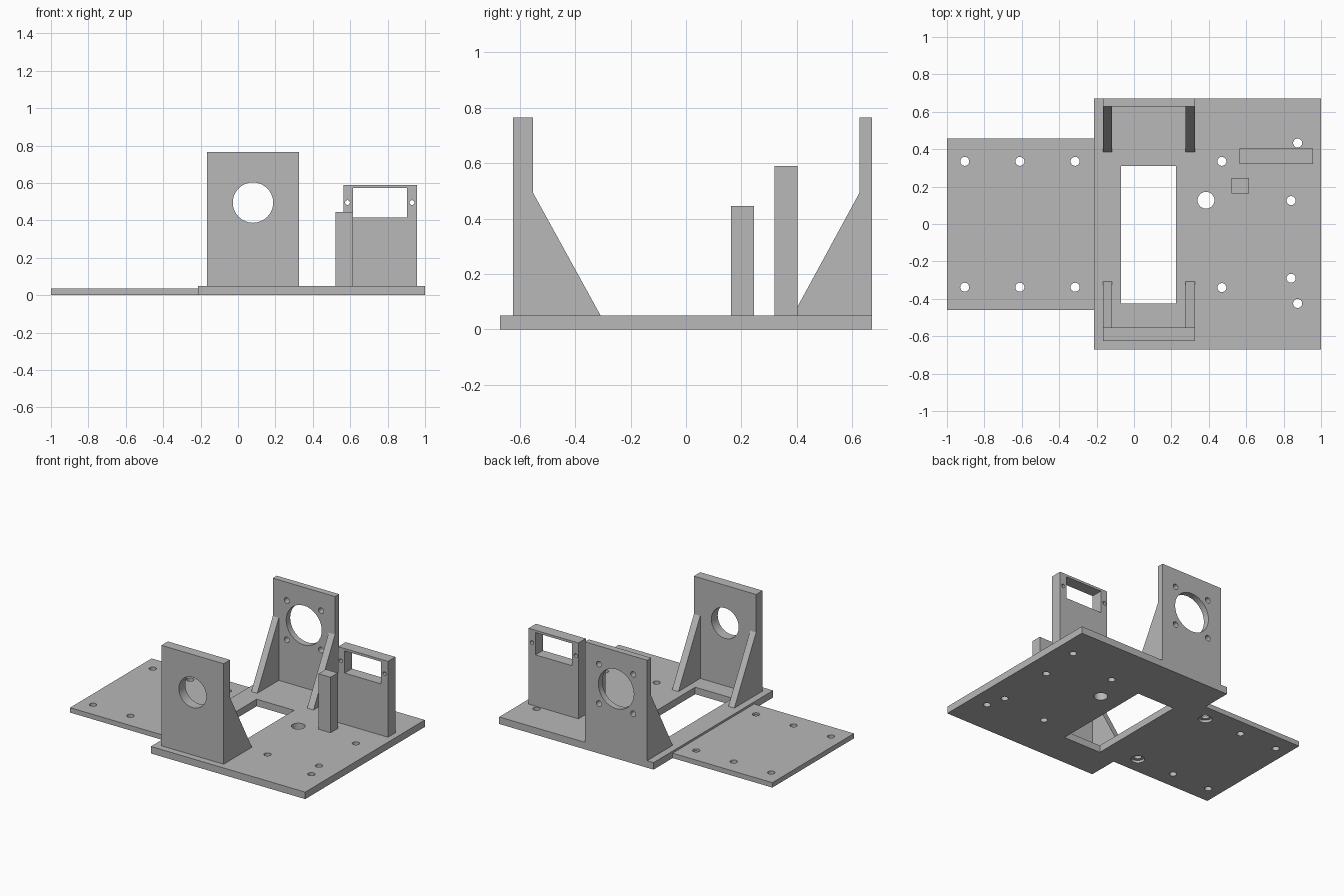
import bpy
import bmesh
from mathutils import Matrix, Vector

old = bpy.data.objects.get("Cube")
if old:
    bpy.data.objects.remove(old, do_unlink=True)

grey = bpy.data.materials.new("plain_grey")
grey.use_nodes = True
COLOUR = (0.48, 0.48, 0.48, 1)
grey.diffuse_color = COLOUR
grey.node_tree.nodes["Principled BSDF"].inputs["Base Color"].default_value = COLOUR


def finish(name, bm):
    bmesh.ops.recalc_face_normals(bm, faces=bm.faces)
    mesh = bpy.data.meshes.new(name)
    bm.to_mesh(mesh)
    bm.free()
    mesh.materials.append(grey)
    obj = bpy.data.objects.new(name, mesh)
    bpy.context.collection.objects.link(obj)
    return obj


def box(name, x, y, z):
    """Box from (min, max) pairs."""
    bm = bmesh.new()
    bmesh.ops.create_cube(bm, size=1)
    for v in bm.verts:
        v.co = Vector([(p[0] + p[1]) / 2 + c * (p[1] - p[0]) for p, c in zip((x, y, z), v.co)])
    return finish(name, bm)


def cylinder(centre, radius, depth, axis="Z"):
    bm = bmesh.new()
    turn = Matrix.Rotation(1.5707963, 4, "X") if axis == "Y" else Matrix()
    bmesh.ops.create_cone(bm, cap_ends=True, segments=32, radius1=radius, radius2=radius,
                          depth=depth, matrix=Matrix.Translation(centre) @ turn)
    return finish("cutter", bm)


def side_profile(name, x, points):
    """Extrude a (y, z) outline between two x values."""
    bm = bmesh.new()
    face = bm.faces.new([bm.verts.new((x[0], y, z)) for y, z in points])
    new = bmesh.ops.extrude_face_region(bm, geom=[face])["geom"]
    verts = [g for g in new if isinstance(g, bmesh.types.BMVert)]
    bmesh.ops.translate(bm, verts=verts, vec=(x[1] - x[0], 0, 0))
    return finish(name, bm)


def cut(obj, cutters):
    """Subtract every cutter, apply, then smooth the bores."""
    bpy.ops.object.select_all(action="DESELECT")
    obj.select_set(True)
    bpy.context.view_layer.objects.active = obj
    for cutter in cutters:
        cutter.hide_render = True
        mod = obj.modifiers.new("cut", "BOOLEAN")
        mod.operation = "DIFFERENCE"
        mod.solver = "EXACT"
        mod.object = cutter
        bpy.ops.object.modifier_apply(modifier=mod.name)
        bpy.data.objects.remove(cutter, do_unlink=True)
    bpy.ops.object.shade_smooth_by_angle(angle=0.6)


BASE = 0.05
SPAN = (-0.165, 0.325)
TOP = 0.765
BORE_X, BORE_Z = 0.08, 0.495

# Main base plate with window and mounting holes
main_plate = box("main_plate", (-0.215, 1), (-0.672, 0.672), (0, BASE))
holes = [(0.47, 0.335), (0.47, -0.34), (0.84, 0.125), (0.84, -0.29), (0.875, 0.433), (0.875, -0.425)]
cut(main_plate,
    [box("cutter", (-0.07, 0.225), (-0.425, 0.31), (-1, 1)), cylinder((0.385, 0.127, 0), 0.045, 1)]
    + [cylinder((x, y, 0), 0.024, 1) for x, y in holes])

# Thinner side plate, inner holes counterbored from below
side_plate = box("side_plate", (-1, -0.215), (-0.46, 0.457), (0, 0.035))
cut(side_plate,
    [cylinder((x, y, 0), 0.024, 1) for x in (-0.905, -0.61, -0.315) for y in (-0.338, 0.335)]
    + [cylinder((-0.315, y, 0), 0.045, 0.036) for y in (-0.338, 0.335)])

# Front bearing wall
front_wall = box("front_wall", SPAN, (-0.625, -0.553), (BASE, TOP))
cut(front_wall, [cylinder((BORE_X, -0.59, BORE_Z), 0.108, 1, "Y")])

# Back motor wall with large bore and four screw holes
back_wall = box("back_wall", SPAN, (0.627, 0.672), (BASE, TOP))
cut(back_wall,
    [cylinder((BORE_X, 0.65, BORE_Z), 0.14, 1, "Y")]
    + [cylinder((BORE_X + sx * 0.135, 0.65, BORE_Z + sz * 0.14), 0.02, 1, "Y")
       for sx in (-1, 1) for sz in (-1, 1)])

# Triangular ribs on both ends of each wall
for wall, root, toe in (("front", -0.553, -0.308), ("back", 0.627, 0.385)):
    for side, x in (("right", (SPAN[0], SPAN[0] + 0.047)), ("left", (SPAN[1] - 0.05, SPAN[1]))):
        side_profile(f"{wall}_rib_{side}", x, [(root, BASE), (toe, BASE), (root, BORE_Z)])

# Upright holder with rectangular window and two screw holes
holder = box("window_holder", (0.565, 0.957), (0.32, 0.403), (BASE, 0.59))
cut(holder,
    [box("cutter", (0.615, 0.903), (0, 1), (0.415, 0.573))]
    + [cylinder((x, 0.36, 0.495), 0.013, 1, "Y") for x in (0.585, 0.93)])

# Support post
box("support_post", (0.52, 0.615), (0.163, 0.245), (BASE, 0.445))
